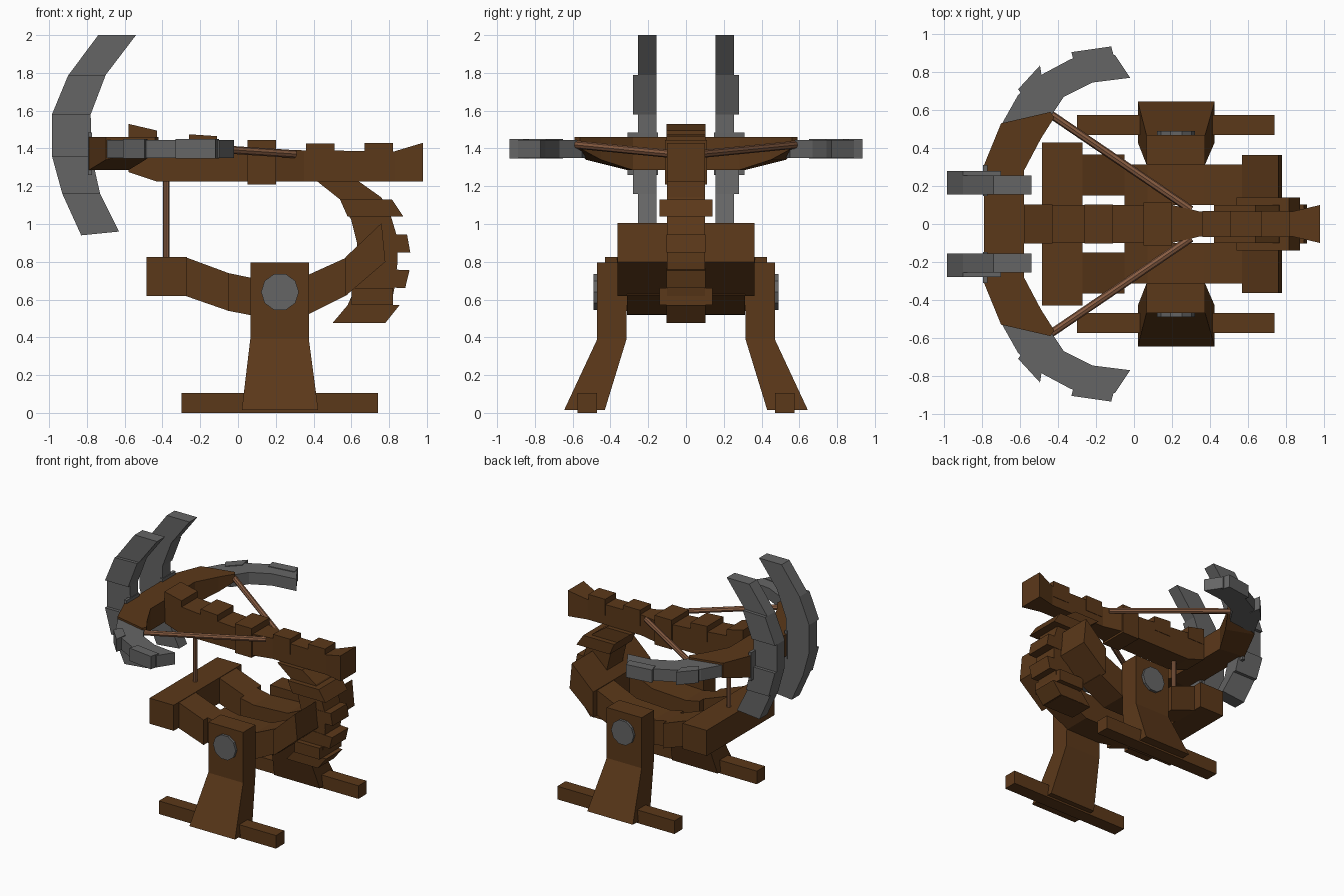
import bpy, bmesh, math
from mathutils import Vector


def material(name, rgb):
    m = bpy.data.materials.new(name)
    m.diffuse_color = (*rgb, 1)
    return m


WOOD = material("dark_wood", (0.105, 0.04, 0.01))
ROPE = material("rope", (0.25, 0.11, 0.055))
IRON = material("iron", (0.13, 0.13, 0.13))


def loft(name, rings, mat, mirror=False):
    """Skin a list of equal-length point rings and cap both ends."""
    bm = bmesh.new()
    vs = [[bm.verts.new(p) for p in r] for r in rings]
    n = len(rings[0])
    for a, b in zip(vs, vs[1:]):
        for i in range(n):
            bm.faces.new((a[i], a[(i + 1) % n], b[(i + 1) % n], b[i]))
    bm.faces.new(vs[0])
    bm.faces.new(vs[-1][::-1])
    bmesh.ops.recalc_face_normals(bm, faces=bm.faces)
    me = bpy.data.meshes.new(name)
    bm.to_mesh(me)
    bm.free()
    ob = bpy.data.objects.new(name, me)
    bpy.context.collection.objects.link(ob)
    me.materials.append(mat)
    if mirror:
        m = ob.modifiers.new("mirror", 'MIRROR')
        m.use_axis = (False, True, False)
    return ob


def side(name, pts, y0, y1, mat, mirror=False):
    """Extrude an x-z profile along y."""
    return loft(name, [[(x, y, z) for x, z in pts] for y in (y0, y1)], mat, mirror)


def plan(name, pts, z0, z1, mat, mirror=False):
    """Extrude an x-y profile along z."""
    return loft(name, [[(x, y, z) for x, y in pts] for z in (z0, z1)], mat, mirror)


def box(name, x, y, z, mat, mirror=False):
    return side(name, [(x[0], z[0]), (x[1], z[0]), (x[1], z[1]), (x[0], z[1])], *y, mat, mirror)


def rod(name, a, b, r, n, mat, mirror=False, start=0.0):
    a, b = Vector(a), Vector(b)
    d = (b - a).normalized()
    u = d.cross(Vector((0, 0, 1)) if abs(d.z) < 0.9 else Vector((1, 0, 0))).normalized()
    w = d.cross(u)
    off = [(u * math.cos(t) + w * math.sin(t)) * r
           for t in (start + 2 * math.pi * i / n for i in range(n))]
    return loft(name, [[p + o for o in off] for p in (a, b)], mat, mirror)


# feet and splayed legs
box("foot", (-0.30, 0.74), (0.47, 0.575), (0, 0.105), WOOD, True)
legs = [(0.015, 0.02, 0.425, 0.43, 0.645), (0.39, 0.065, 0.375, 0.315, 0.47),
        (0.795, 0.065, 0.375, 0.312, 0.47)]
loft("leg", [[(x0, y0, z), (x1, y0, z), (x1, y1, z), (x0, y1, z)]
             for z, x0, x1, y0, y1 in legs], WOOD, True)
rod("pivot_cap", (0.222, 0.45, 0.64), (0.222, 0.49, 0.64), 0.1, 10, IRON, True)

# cradle: curved side rails and two cross bars
side("cradle_rail", [(-0.05, 0.74), (0.07, 0.715), (0.37, 0.73), (0.58, 0.825),
                     (0.58, 0.625), (0.37, 0.52), (0.07, 0.517), (-0.05, 0.54)],
     0.1, 0.313, WOOD, True)
side("cradle_front_rail", [(-0.28, 0.825), (-0.05, 0.74), (-0.05, 0.54), (-0.28, 0.62)],
     0.15, 0.365, WOOD, True)
box("cradle_front_bar", (-0.485, -0.27), (-0.43, 0.43), (0.62, 0.825), WOOD)
side("cradle_rear_bar", [(0.57, 0.825), (0.76, 1.005), (0.78, 0.80), (0.57, 0.62)],
     -0.363, 0.363, WOOD)

# curved rear spine with stepped ridges
side("spine", [(0.42, 1.225), (0.54, 1.13), (0.60, 1.02), (0.63, 0.90), (0.64, 0.78),
               (0.62, 0.66), (0.58, 0.57), (0.50, 0.475), (0.77, 0.475), (0.81, 0.57),
               (0.83, 0.67), (0.845, 0.80), (0.84, 0.94), (0.81, 1.04), (0.76, 1.14),
               (0.64, 1.225)], -0.1, 0.1, WOOD)
side("spine_ridge_top", [(0.58, 1.04), (0.875, 1.04), (0.815, 1.13), (0.54, 1.13)],
     -0.14, 0.14, WOOD)
side("spine_ridge_upper", [(0.70, 0.85), (0.912, 0.85), (0.895, 0.945), (0.70, 0.94)],
     -0.103, 0.103, WOOD)
side("spine_ridge_lower", [(0.70, 0.67), (0.885, 0.66), (0.908, 0.755), (0.70, 0.765)],
     -0.103, 0.103, WOOD)
side("spine_ridge_bottom", [(0.55, 0.476), (0.78, 0.476), (0.855, 0.57), (0.62, 0.57)],
     -0.103, 0.103, WOOD)
box("spine_band", (0.60, 0.82), (-0.14, 0.14), (0.57, 0.66), WOOD)

# stock, tapered in plan and flared at the butt
stock = [(-0.58, 0.1, 1.275, 1.465), (-0.43, 0.1, 1.225, 1.445), (-0.1, 0.1, 1.225, 1.415),
         (0.2, 0.1, 1.225, 1.395), (0.35, 0.065, 1.225, 1.39), (0.83, 0.065, 1.225, 1.385),
         (0.98, 0.1, 1.225, 1.43)]
loft("stock", [[(x, -w, a), (x, w, a), (x, w, b), (x, -w, b)] for x, w, a, b in stock], WOOD)

# raised blocks along the stock: x start, x end, half width, bottom, top start, top end
blocks = [(-0.58, -0.43, 0.103, 1.40, 1.53, 1.495), (-0.26, -0.11, 0.103, 1.35, 1.475, 1.465),
          (0.05, 0.20, 0.112, 1.21, 1.445, 1.445), (0.36, 0.51, 0.068, 1.30, 1.425, 1.425),
          (0.67, 0.82, 0.068, 1.30, 1.43, 1.43)]
for x0, x1, w, z, t0, t1 in blocks:
    side("stock_block", [(x0, z), (x1, z), (x1, t1), (x0, t0)], -w, w, WOOD)

# wooden bow: outer xy, inner xy, bottom, top
bow = [((-0.79, 0.31), (-0.58, 0.28), 1.285, 1.46), ((-0.70, 0.53), (-0.49, 0.45), 1.34, 1.46),
       ((-0.44, 0.59), (-0.42, 0.56), 1.40, 1.46)]
half = [[(*o, a), (*i, a), (*i, b), (*o, b)] for o, i, a, b in bow]
other = [[(x, -y, z) for x, y, z in r] for r in reversed(half)]
loft("bow", other + half, WOOD)

# iron limb blades with raised outer segments
plan("limb_blade", [(-0.70, 0.52), (-0.61, 0.68), (-0.48, 0.79), (-0.33, 0.87), (-0.10, 0.89),
                    (-0.02, 0.77), (-0.22, 0.745), (-0.37, 0.67), (-0.45, 0.55)],
     1.35, 1.445, IRON, True)
plan("limb_ridge_inner", [(-0.61, 0.71), (-0.495, 0.835), (-0.48, 0.74), (-0.57, 0.65)],
     1.347, 1.45, IRON, True)
plan("limb_ridge_outer", [(-0.33, 0.905), (-0.12, 0.935), (-0.10, 0.86), (-0.31, 0.83)],
     1.347, 1.45, IRON, True)

# upright crescent blades built from segments of alternating width
arc = [((-0.74, 2.0), (-0.54, 2.0)), ((-0.90, 1.785), (-0.70, 1.79)),
       ((-0.985, 1.58), (-0.78, 1.58)), ((-0.985, 1.36), (-0.775, 1.36)),
       ((-0.93, 1.16), (-0.73, 1.16)), ((-0.83, 0.94), (-0.63, 0.96))]
for k, (a, b) in enumerate(zip(arc, arc[1:])):
    side("crescent_segment", [a[0], a[1], b[1], b[0]], 0.155, 0.28 if k % 2 else 0.255, IRON, True)
box("crescent_mount", (-0.795, -0.772), (0.147, 0.31), (1.26, 1.485), IRON, True)

# bowstrings and support rod
rod("bowstring", (-0.45, 0.585, 1.42), (0.30, 0.075, 1.37), 0.021, 8, ROPE, True)
rod("support_rod", (-0.38, 0, 0.80), (-0.38, 0, 1.24), 0.018, 8, ROPE)
